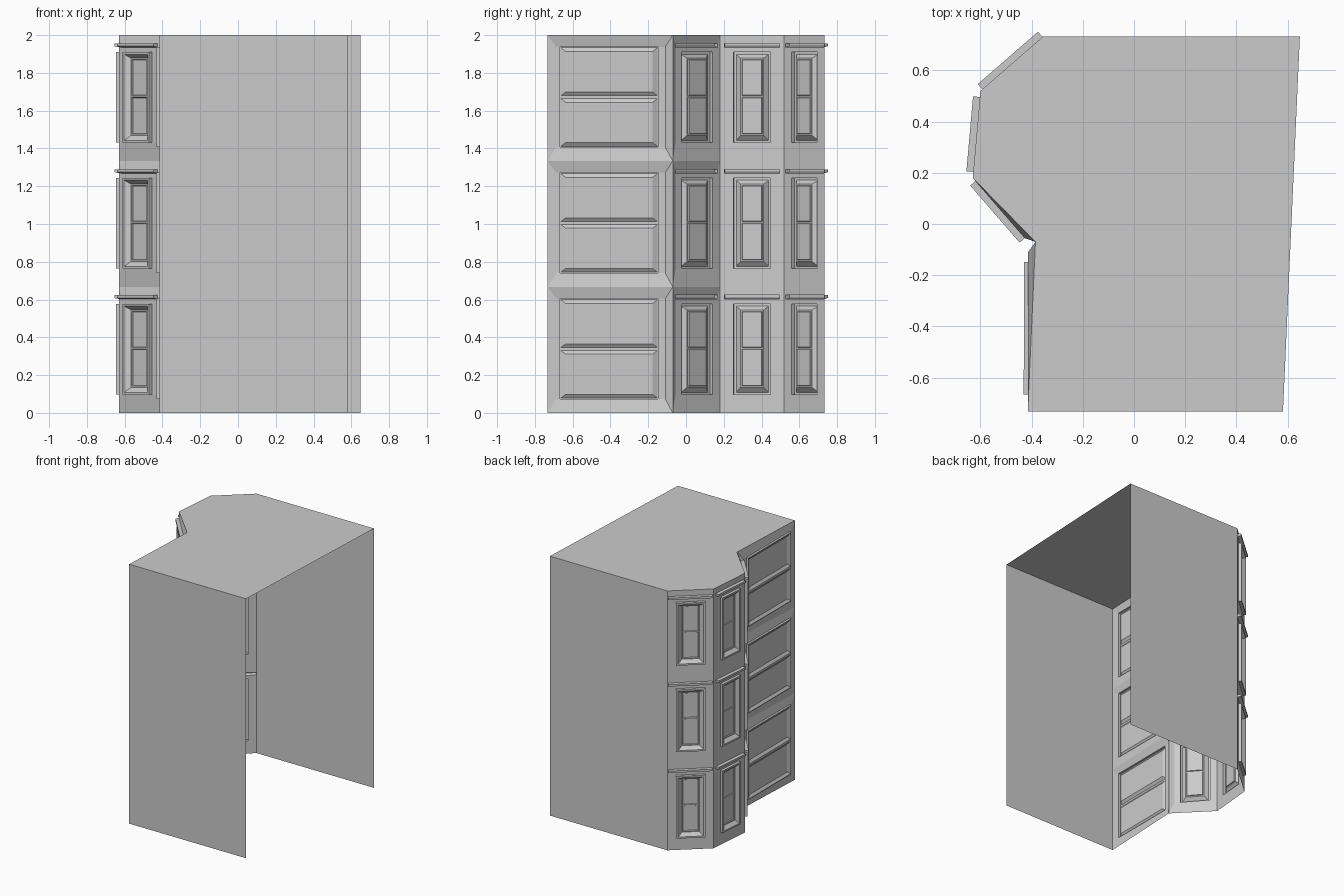
import bpy, bmesh
from mathutils import Vector

if "Cube" in bpy.data.objects:
    bpy.data.objects.remove(bpy.data.objects["Cube"])

H = 2 / 3          # storey height
TOP = 2.0

# plan corners
A, B = Vector((-0.415, -0.733)), Vector((-0.385, -0.07))
C, D = Vector((-0.63, 0.18)), Vector((-0.60, 0.52))
E, F = Vector((-0.355, 0.733)), Vector((0.648, 0.733))
G = Vector((0.582, -0.733))


def finish(name, bm):
    bmesh.ops.remove_doubles(bm, verts=bm.verts, dist=1e-5)
    me = bpy.data.meshes.new(name)
    bm.to_mesh(me)
    bm.free()
    ob = bpy.data.objects.new(name, me)
    bpy.context.collection.objects.link(ob)


def corners(r):
    t0, t1, z0, z1 = r
    return [(t0, z0), (t0, z1), (t1, z1), (t1, z0)]


def wall(name, base, plane, rect, holes):
    """Storey-high wall panels between two plan points; openings lie on a second line."""
    p, q = plane
    out = Vector((-(q - p).y, (q - p).x)).normalized()
    bm = bmesh.new()

    for k in range(3):
        def P(t, z, d):
            v = p.lerp(q, t) + out * d
            return Vector((v.x, v.y, z + k * H))

        def face(pts):
            bm.faces.new([bm.verts.new(v) for v in pts])

        def bridge(a, b):
            for i in range(4):
                j = (i + 1) % 4
                face([a[i], a[j], b[j], b[i]])

        def loop(r, d):
            return [P(t, z, d) for t, z in corners(r)]

        def panel(r, d, openings):
            # flat sheet cut into cells, leaving the openings free
            ts = sorted({r[0], r[1], *[x for o in openings for x in o[0][0][:2]]})
            zs = sorted({r[2], r[3], *[x for o in openings for x in o[0][0][2:]]})
            for t0, t1 in zip(ts, ts[1:]):
                for z0, z1 in zip(zs, zs[1:]):
                    tm, zm = (t0 + t1) / 2, (z0 + z1) / 2
                    if not any(o[0][0][0] < tm < o[0][0][1] and o[0][0][2] < zm < o[0][0][3]
                               for o in openings):
                        face(loop((t0, t1, z0, z1), d))
            # stepped mouldings, closed by another panel
            for o in openings:
                rings, inner = o
                prev = loop(rings[0], d)
                for rr, dd in rings[1]:
                    nxt = loop(rr, dd)
                    bridge(prev, nxt)
                    prev = nxt
                panel(rings[1][-1][0], rings[1][-1][1], inner)

        # wall surround reaching to the storey corners
        b0, b1 = base
        outer = [Vector((b.x, b.y, z + k * H)) for b, z in
                 ((b0, 0), (b0, H), (b1, H), (b1, 0))]
        bridge(outer, loop(rect, 0))
        panel(rect, 0, holes)
    finish(name, bm)


def opening(r, steps, inner=()):
    return ((r, steps), list(inner))


def sash(t0, t1, z0, z1, d0, d1, ti, zi):
    inner = (t0 + ti, t1 - ti, z0 + zi, z1 - zi)
    return opening((t0, t1, z0, z1), [(inner, d1)])


def bay_wall(name, base, plane, f0, f1, g0, g1, c0, c1):
    # moulded frame with two panes, and a thin cornice above
    m = 0.35
    frame = (f0, f1, 0.097, 0.577)
    mid = (f0 + (g0 - f0) * m, f1 - (f1 - g1) * m, 0.109, 0.565)
    glass = (g0, g1, 0.135, 0.545)
    panes = [sash(g0 + .02, g1 - .02, 0.142, 0.338, 0, -0.006, .01, .003),
             sash(g0 + .02, g1 - .02, 0.346, 0.538, 0, -0.006, .01, .003)]
    window = opening(frame, [(frame, 0.022), (mid, 0.022), (glass, 0.0)], panes)
    crown = (c0, c1, 0.602, 0.623)
    cornice = opening(crown, [((c0, c1, 0.608, 0.623), 0.027)])
    wall(name, base, plane, (c0, c1, 0.097, 0.623), [window, cornice])


# wide wall with double panelled openings
wide = (0.10, 0.883, 0.073, 0.605)
panes = [sash(0.105, 0.878, 0.078, 0.331, 0, 0.002, 0.04, 0.02),
         sash(0.105, 0.878, 0.346, 0.600, 0, 0.002, 0.04, 0.02)]
wall("wide_window_wall", (A, B), (A, Vector((-0.414, -0.07))), (0.07, 0.94, 0.073, 0.605),
     [opening(wide, [(wide, 0.016)], panes)])

# three-sided bay
bay_wall("bay_front_wall", (B, C), (Vector((-0.418, -0.065)), C),
         0.17, 0.84, 0.29, 0.70, 0.04, 0.95)
bay_wall("bay_middle_wall", (C, D), (C, D), 0.21, 0.79, 0.32, 0.68, 0.07, 0.93)
bay_wall("bay_back_wall", (D, E), (D, E), 0.18, 0.82, 0.31, 0.69, 0.03, 0.99)

# plain end walls, open on the right side
for name, u, v in (("front_wall", G, A), ("back_wall", E, F)):
    bm = bmesh.new()
    bm.faces.new([bm.verts.new((w.x, w.y, z)) for w, z in
                  ((u, 0), (u, TOP), (v, TOP), (v, 0))])
    finish(name, bm)

# flat roof
bm = bmesh.new()
bm.faces.new([bm.verts.new((w.x, w.y, TOP)) for w in (A, G, F, E, D, C, B)])
finish("roof", bm)
